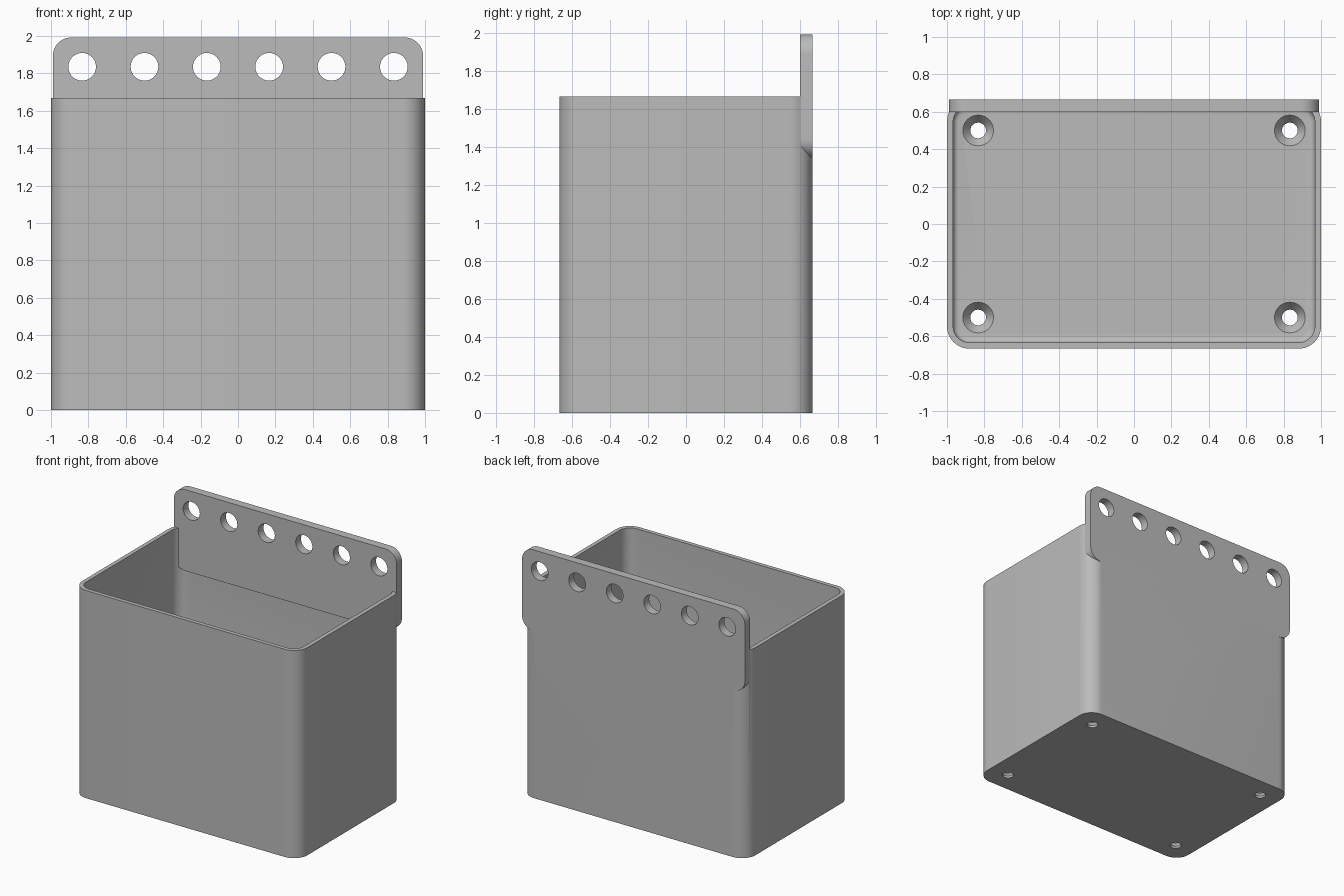
import bpy
import bmesh
from math import sin, cos, pi, radians
from mathutils import Matrix, Vector

cube = bpy.data.objects.get("Cube")
if cube:
    bpy.data.objects.remove(cube, do_unlink=True)

grey = bpy.data.materials.new("plain grey")
grey.use_nodes = True
tone = (0.5, 0.5, 0.5, 1)
grey.diffuse_color = tone
grey.node_tree.nodes["Principled BSDF"].inputs["Base Color"].default_value = tone

WIDTH, DEPTH, HEIGHT = 2.0, 1.333, 1.667
WALL, FLOOR, CORNER = 0.033, 0.067, 0.12
PLATE_THICK = 0.067


def add_object(name, bm):
    bmesh.ops.recalc_face_normals(bm, faces=bm.faces)
    mesh = bpy.data.meshes.new(name)
    bm.to_mesh(mesh)
    bm.free()
    mesh.materials.append(grey)
    obj = bpy.data.objects.new(name, mesh)
    bpy.context.collection.objects.link(obj)
    return obj


def rounded_block(name, w, d, z0, z1, radius, fillet=0, matrix=Matrix()):
    """Prism with a rounded rectangular outline, optionally filleted below."""
    bm = bmesh.new()
    verts = []
    steps = 12
    for i, (sx, sy) in enumerate([(1, 1), (-1, 1), (-1, -1), (1, -1)]):
        for k in range(steps + 1):
            a = (i + k / steps) * pi / 2
            verts.append(bm.verts.new((sx * (w / 2 - radius) + radius * cos(a),
                                       sy * (d / 2 - radius) + radius * sin(a), z0)))
    base = bm.faces.new(verts)
    lift = bmesh.ops.extrude_face_region(bm, geom=[base], use_keep_orig=True)
    bmesh.ops.translate(bm, vec=(0, 0, z1 - z0),
                        verts=[g for g in lift["geom"] if isinstance(g, bmesh.types.BMVert)])
    bmesh.ops.recalc_face_normals(bm, faces=bm.faces)
    if fillet:
        low = [e for e in bm.edges if all(abs(v.co.z - z0) < 1e-5 for v in e.verts)]
        bmesh.ops.bevel(bm, geom=low, offset=fillet, segments=4, profile=0.5, affect='EDGES')
    bm.transform(matrix)
    return add_object(name, bm)


def cone(name, r_low, r_high, depth, matrix):
    bm = bmesh.new()
    bmesh.ops.create_cone(bm, cap_ends=True, segments=40, radius1=r_low,
                          radius2=r_high, depth=depth, matrix=matrix)
    return add_object(name, bm)


def combine(target, tool, operation):
    mod = target.modifiers.new(operation, 'BOOLEAN')
    mod.operation = operation
    mod.solver = 'EXACT'
    mod.object = tool
    bpy.context.view_layer.objects.active = target
    bpy.ops.object.modifier_apply(modifier=mod.name)
    bpy.data.objects.remove(tool, do_unlink=True)


# Open bin with rounded corners and a small fillet around the floor
bin_body = rounded_block("hanging_bin", WIDTH, DEPTH, 0, HEIGHT, CORNER)
cavity = rounded_block("cavity_cutter", WIDTH - 2 * WALL, DEPTH - 2 * WALL,
                       FLOOR, HEIGHT + 0.2, CORNER - WALL, fillet=0.03)
combine(bin_body, cavity, 'DIFFERENCE')

# Mounting plate merged into the back wall
plate_low, plate_high = 1.34, 1.992
upright = (Matrix.Translation((0, DEPTH / 2, (plate_low + plate_high) / 2))
           @ Matrix.Rotation(radians(90), 4, 'X'))
plate = rounded_block("mounting_plate", 1.98, plate_high - plate_low,
                      0, PLATE_THICK, 0.1, matrix=upright)
combine(bin_body, plate, 'UNION')

# Row of hanging holes through the plate
for i in range(6):
    place = (Matrix.Translation((-5 / 6 + i / 3, DEPTH / 2 - PLATE_THICK / 2, 1.835))
             @ Matrix.Rotation(radians(90), 4, 'X'))
    combine(bin_body, cone("hanging_hole_cutter", 0.074, 0.074, 0.3, place), 'DIFFERENCE')

# Countersunk screw holes in the floor corners
for sx in (-1, 1):
    for sy in (-1, 1):
        spot = Vector((sx * 5 / 6, sy * 0.5, 0))
        shaft = cone("screw_hole_cutter", 0.042, 0.042, 0.3, Matrix.Translation(spot))
        combine(bin_body, shaft, 'DIFFERENCE')
        sink = cone("countersink_cutter", 0.038, 0.086, 0.06,
                    Matrix.Translation(spot + Vector((0, 0, FLOOR - 0.025))))
        combine(bin_body, sink, 'DIFFERENCE')

# Smooth the rounded walls while keeping the edges crisp
bpy.ops.object.select_all(action='DESELECT')
bin_body.select_set(True)
bpy.context.view_layer.objects.active = bin_body
bpy.ops.object.shade_smooth_by_angle(angle=radians(30))
